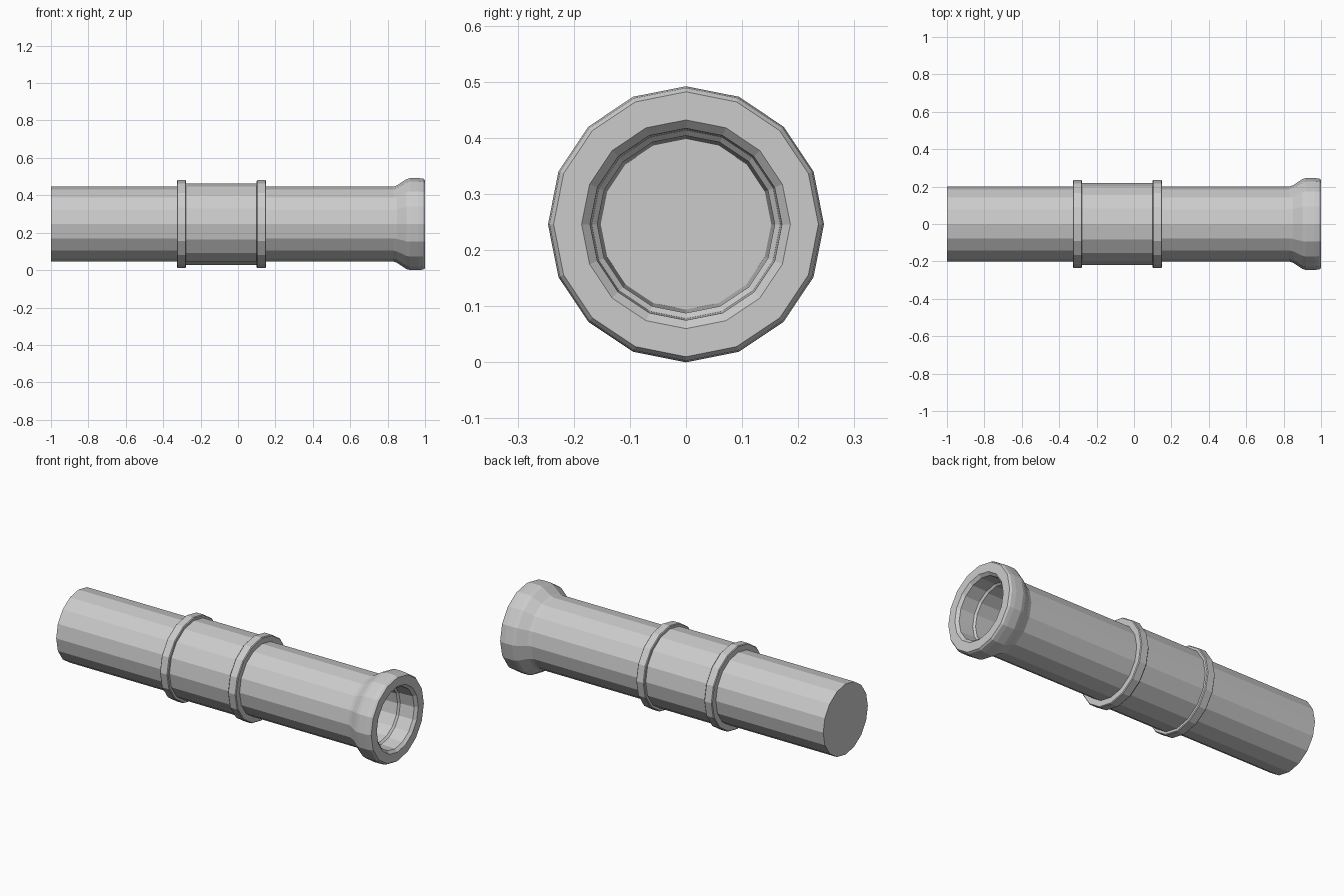
import bpy, bmesh, math

SIDES = 16
AXIS_Z = 0.246

if "Cube" in bpy.data.objects:
    bpy.data.objects.remove(bpy.data.objects["Cube"])

grey = bpy.data.materials.new("light_grey")
grey.use_nodes = True
grey.diffuse_color = (0.6, 0.6, 0.6, 1)
grey.node_tree.nodes["Principled BSDF"].inputs["Base Color"].default_value = (0.6, 0.6, 0.6, 1)


def lathe(name, profile, closed=False):
    """Spin (x, radius) points about the pipe axis; open profiles get end caps."""
    bm = bmesh.new()
    loops = []
    for x, r in profile:
        angles = [2 * math.pi * i / SIDES for i in range(SIDES)]
        loops.append([bm.verts.new((x, r * math.sin(a), r * math.cos(a))) for a in angles])
    pairs = list(zip(loops, loops[1:]))
    if closed:
        pairs.append((loops[-1], loops[0]))
    else:
        bm.faces.new(loops[0])
        bm.faces.new(loops[-1])
    for a, b in pairs:
        for i in range(SIDES):
            j = (i + 1) % SIDES
            bm.faces.new((a[i], a[j], b[j], b[i]))
    bmesh.ops.recalc_face_normals(bm, faces=bm.faces)
    mesh = bpy.data.meshes.new(name)
    bm.to_mesh(mesh)
    bm.free()
    mesh.materials.append(grey)
    obj = bpy.data.objects.new(name, mesh)
    obj.location.z = AXIS_Z
    bpy.context.collection.objects.link(obj)
    return obj


# Pipe: closed plain end, flared socket mouth, stepped bore ending in a floor
lathe("pipe_body", [
    (-1, 0.2), (0.83, 0.2), (0.85, 0.207), (0.9, 0.24), (0.92, 0.246),
    (0.965, 0.246), (0.99, 0.243), (1, 0.236),
    (1, 0.186), (0.985, 0.171), (0.9, 0.168), (0.89, 0.158), (-0.9, 0.152),
])

# Sleeve around the middle with a raised collar at each end
lathe("sleeve", [(-0.3, 0.19), (-0.3, 0.218), (0.125, 0.218), (0.125, 0.19)], closed=True)
for name, start in (("right_collar", -0.327), ("left_collar", 0.1)):
    end = start + 0.05
    lathe(name, [(start, 0.19), (start, 0.231), (start + 0.004, 0.235),
                 (end - 0.004, 0.235), (end, 0.231), (end, 0.19)], closed=True)
